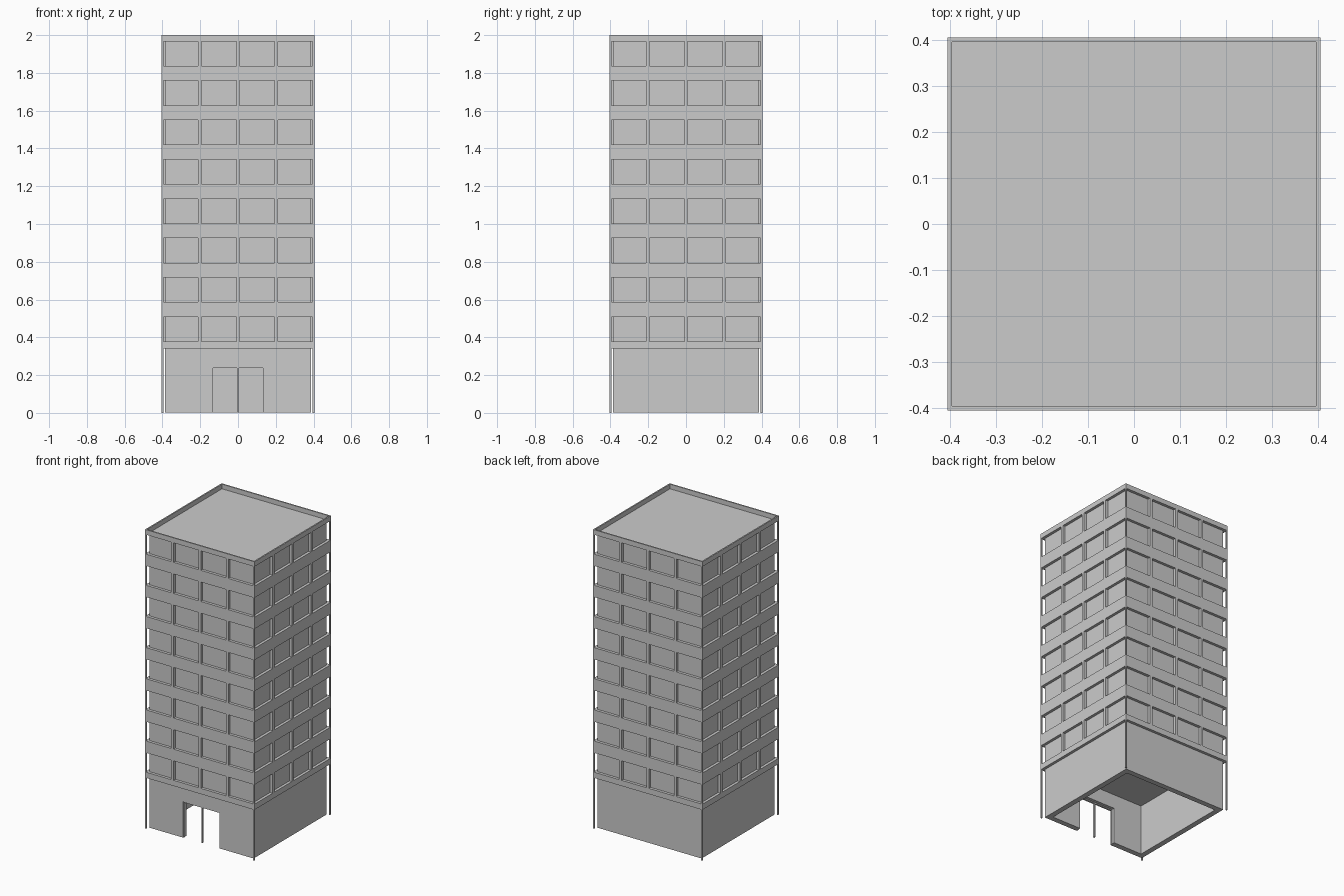
import bpy, bmesh

if "Cube" in bpy.data.objects:
    bpy.data.objects.remove(bpy.data.objects["Cube"])

R = 0.4045     # outer half width
P = 0.3955     # inner edge of parapet and corner posts
C = 0.386      # recessed glazing plane
INNER = 0.35   # inside of ground floor walls
GROUND = 0.34  # top of ground floor panels
PITCH, WIN_Z, WIN_H = 0.2084, 0.378, 0.13
BASE = 0.003   # tiny gap below the wall panels


def prism(bm, pts, z0, z1):
    lo = [bm.verts.new((x, y, z0)) for x, y in pts]
    hi = [bm.verts.new((x, y, z1)) for x, y in pts]
    bm.faces.new(lo[::-1])
    bm.faces.new(hi)
    n = len(pts)
    for i in range(n):
        j = (i + 1) % n
        bm.faces.new((lo[i], lo[j], hi[j], hi[i]))


def box(bm, x0, x1, y0, y1, z0, z1):
    prism(bm, [(x0, y0), (x1, y0), (x1, y1), (x0, y1)], z0, z1)


def ring(bm, outer, inner, z0, z1):
    def loop(h, z):
        return [bm.verts.new((x * h, y * h, z)) for x, y in ((-1, -1), (1, -1), (1, 1), (-1, 1))]
    loops = [loop(outer, z0), loop(outer, z1), loop(inner, z1), loop(inner, z0)]
    for k in range(4):
        a, b = loops[k], loops[(k + 1) % 4]
        for i in range(4):
            j = (i + 1) % 4
            bm.faces.new((a[i], a[j], b[j], b[i]))


def finish(bm, name):
    bmesh.ops.recalc_face_normals(bm, faces=bm.faces)
    me = bpy.data.meshes.new(name)
    bm.to_mesh(me)
    bm.free()
    ob = bpy.data.objects.new(name, me)
    bpy.context.collection.objects.link(ob)


# Recessed window planes and ground floor ceiling
top = WIN_Z + 7 * PITCH + WIN_H
bm = bmesh.new()
box(bm, -C, C, -C, C, GROUND, top)
finish(bm, "tower_core")

# Horizontal bands between window rows
bm = bmesh.new()
z = GROUND
for i in range(8):
    sill = WIN_Z + i * PITCH
    ring(bm, R, C, z, sill)
    z = sill + WIN_H
finish(bm, "floor_bands")

# Vertical mullions on all four sides
bm = bmesh.new()
w = R - P
for c in (-R / 2, 0, R / 2):
    for s in (-1, 1):
        a, b = sorted((s * C, s * R))
        box(bm, c - w, c + w, a, b, GROUND, top)
        box(bm, a, b, c - w, c + w, GROUND, top)
finish(bm, "window_mullions")

# Slim corner posts down to the ground
bm = bmesh.new()
for sx in (-1, 1):
    for sy in (-1, 1):
        x0, x1 = sorted((sx * P, sx * R))
        y0, y1 = sorted((sy * P, sy * R))
        box(bm, x0, x1, y0, y1, 0, top)
finish(bm, "corner_posts")

# Roof deck and parapet
bm = bmesh.new()
box(bm, -P, P, -P, P, top, top + 0.002)
finish(bm, "roof_deck")
bm = bmesh.new()
ring(bm, R, P, top, 2.0)
finish(bm, "parapet")

# Hollow ground floor, open at the bottom and at the door
DW, DH = 0.135, 0.245
bm = bmesh.new()
prism(bm, [(DW, -C), (C, -C), (C, C), (-C, C), (-C, -C), (-DW, -C), (-DW, -INNER),
           (-INNER, -INNER), (-INNER, INNER), (INNER, INNER), (INNER, -INNER), (DW, -INNER)],
      BASE, DH)
ring(bm, C, INNER, DH, GROUND)
finish(bm, "ground_floor_walls")

# Door frame with centre post
bm = bmesh.new()
y0, y1 = -0.382, -0.37
box(bm, -0.004, 0.004, y0, y1, BASE, DH - 0.007)
box(bm, -DW, DW, y0, y1, DH - 0.007, DH)
for s in (-1, 1):
    a, b = sorted((s * DW, s * (DW - 0.003)))
    box(bm, a, b, y0, y1, BASE, DH - 0.007)
finish(bm, "door_frame")
